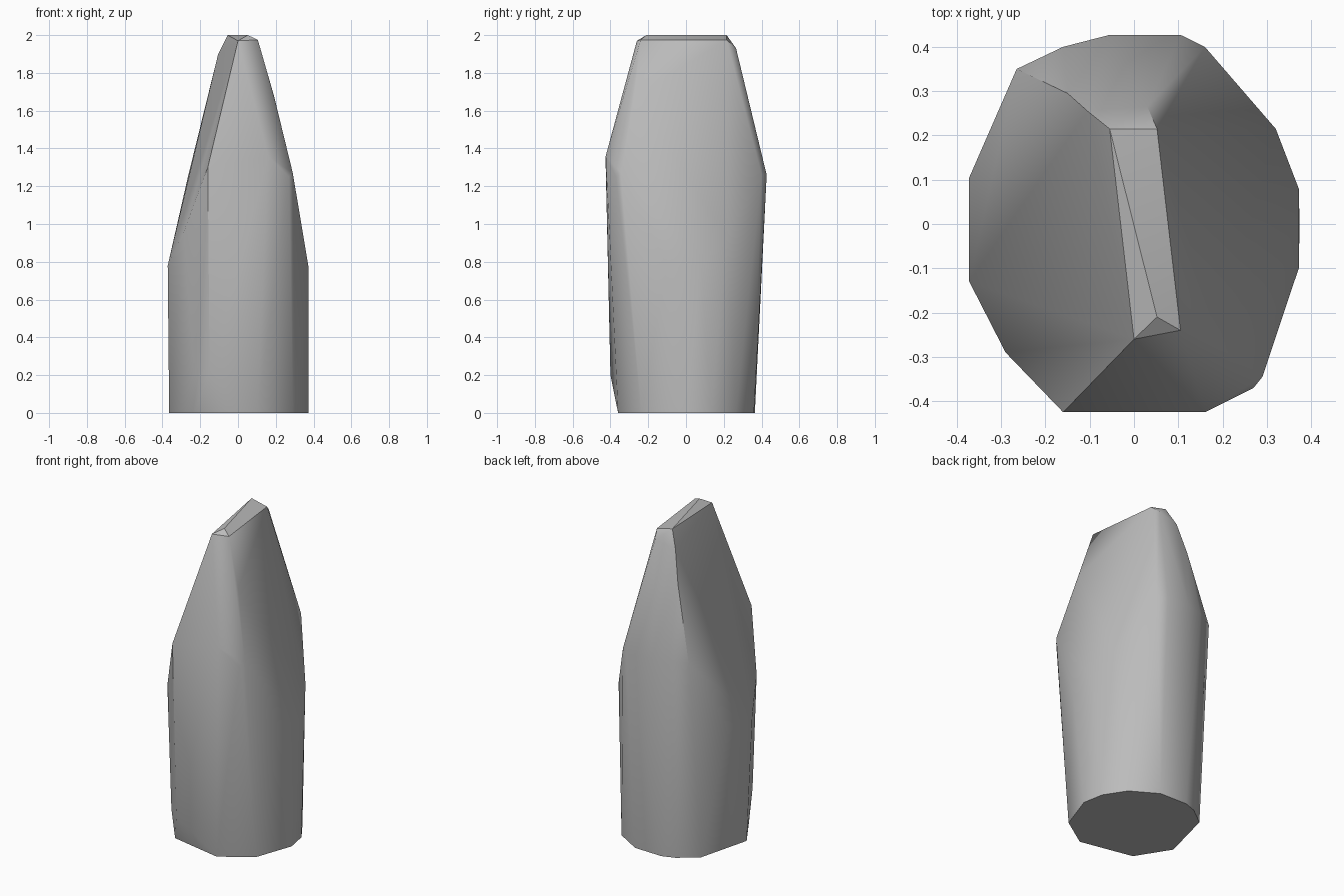
import bpy
import bmesh
from math import cos, sin, radians

cube = bpy.data.objects.get("Cube")
if cube:
    bpy.data.objects.remove(cube, do_unlink=True)

# One plain grey for the whole piece
grey = bpy.data.materials.new("plain_grey")
grey.use_nodes = True
colour = (0.5, 0.5, 0.5, 1)
grey.diffuse_color = colour
grey.node_tree.nodes["Principled BSDF"].inputs["Base Color"].default_value = colour

# Uneven round foot, by angle
foot_angles = (-74, -39, 0, 21, 45, 74, 103, 116, 138, 193, 231)
foot = [(0.374 * cos(radians(a)), 0.374 * sin(radians(a)), 0) for a in foot_angles]

# Small swell just above the foot
swell = [(-0.15, -0.4, 0.2), (-0.23, -0.335, 0.2)]

# Widest girth, where the two flat cheeks begin
girth = [(0.372, 0.08, 0.78), (0.372, -0.1, 0.78),
         (-0.372, 0.105, 0.78), (-0.372, -0.13, 0.78),
         (0.32, 0.215, 0.93), (-0.29, -0.29, 0.95)]

# Shoulder, where front and back turn inward
shoulder = [(0.16, -0.425, 1.36), (-0.16, -0.425, 1.3),
            (0.27, -0.37, 1.25), (0.29, -0.345, 1.27),
            (0.105, 0.427, 1.26), (-0.055, 0.427, 1.26),
            (0.16, 0.4, 1.26), (-0.16, 0.4, 1.27), (-0.265, 0.35, 1.25)]

# Creases at the corners of the taper
creases = [(0.19, -0.27, 1.68), (-0.15, 0.295, 1.71), (-0.105, 0.255, 1.9),
           (0.03, 0.265, 1.93), (0, -0.26, 1.97)]

# Narrow slanted tip
tip = [(-0.055, 0.215, 2), (0.052, -0.21, 2),
       (0.052, 0.215, 1.975), (0.105, -0.24, 1.975)]

# Skin the outline points into one closed tapered body
bm = bmesh.new()
for point in foot + swell + girth + shoulder + creases + tip:
    bm.verts.new(point)
hull = bmesh.ops.convex_hull(bm, input=bm.verts)
loose = [v for v in bm.verts if not v.link_faces]
bmesh.ops.delete(bm, geom=loose, context="VERTS")
bmesh.ops.dissolve_limit(bm, angle_limit=radians(1), verts=bm.verts, edges=bm.edges)
bmesh.ops.recalc_face_normals(bm, faces=bm.faces)

mesh = bpy.data.meshes.new("tapered_body")
bm.to_mesh(mesh)
bm.free()
mesh.materials.append(grey)
body = bpy.data.objects.new("tapered_body", mesh)
bpy.context.collection.objects.link(body)

# Soft sides with crisp creases
bpy.ops.object.select_all(action="DESELECT")
body.select_set(True)
bpy.context.view_layer.objects.active = body
bpy.ops.object.shade_smooth_by_angle(angle=radians(35))
